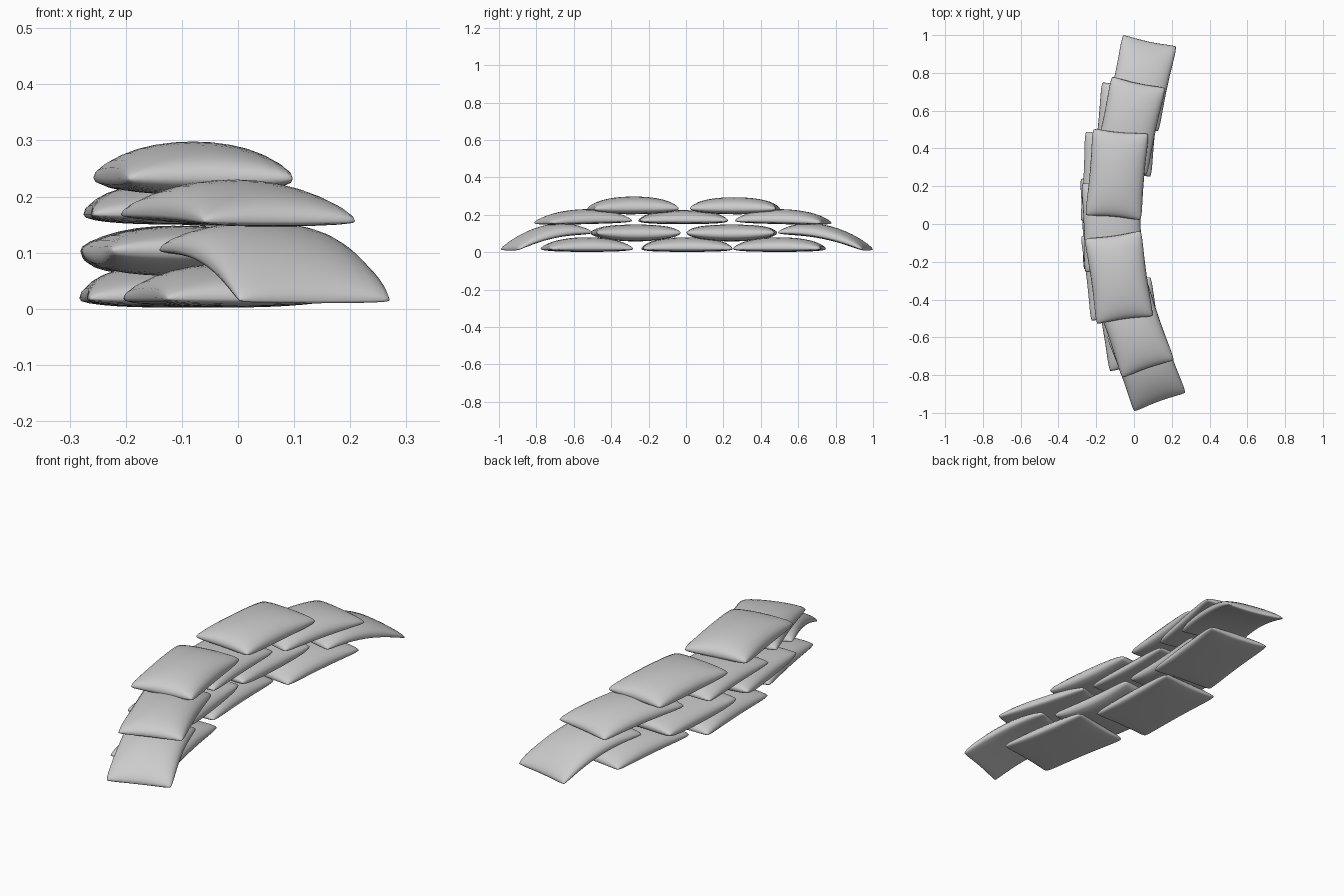
import bpy, bmesh, math

if "Cube" in bpy.data.objects:
    bpy.data.objects.remove(bpy.data.objects["Cube"])

N, M = 20, 14  # segments along length and width


def curve3(a, b, c, t):
    # smooth curve through a (t=-1), b (t=0), c (t=1)
    return b + (c - a) / 2 * t + ((a + c) / 2 - b) * t * t


def bag(name, cx, cy, deg, hl, hw, seam, top, bottom):
    """Pillow shaped sack: seam = heights of the seam at -y end, middle, +y end."""
    bm = bmesh.new()
    ang = math.radians(deg)
    ca, sa = math.cos(ang), math.sin(ang)

    def point(i, j, side):
        u = -math.cos(math.pi * i / N)
        v = -math.cos(math.pi * j / M)
        # sides pulled in slightly between the rounded corner ears
        y = u * hl * (0.955 + 0.045 * v * v) * (1 - 0.03 * (u * v) ** 8)
        x = v * hw * (0.95 + 0.05 * u * u) * (1 - 0.05 * (u * v) ** 8)
        f = max(0, (1 - u * u) * (1 - v * v))
        z = curve3(*seam, u)
        z += top * f ** 0.42 if side > 0 else -bottom * f ** 0.3
        return bm.verts.new((cx + x * ca - y * sa, cy + x * sa + y * ca, max(z, 0.0)))

    upper = [[point(i, j, 1) for j in range(M + 1)] for i in range(N + 1)]
    lower = [[upper[i][j] if i in (0, N) or j in (0, M) else point(i, j, -1)
              for j in range(M + 1)] for i in range(N + 1)]
    for i in range(N):
        for j in range(M):
            for g in (upper, lower):
                q = [g[i][j], g[i][j + 1], g[i + 1][j + 1], g[i + 1][j]]
                bm.faces.new(q if g is upper else q[::-1])
    bmesh.ops.recalc_face_normals(bm, faces=bm.faces)
    for f in bm.faces:
        f.smooth = True
    me = bpy.data.meshes.new(name)
    bm.to_mesh(me)
    bm.free()
    ob = bpy.data.objects.new(name, me)
    bpy.context.collection.objects.link(ob)


# bottom course, flat on the ground
low = (0.018, 0.02, 0.018)
bag("sandbag_row1_front", -0.02, -0.53, 10, 0.232, 0.155, low, 0.06, 0.018)
bag("sandbag_row1_middle", -0.125, 0.005, 2, 0.245, 0.155, low, 0.06, 0.018)
bag("sandbag_row1_back", -0.04, 0.50, -6, 0.24, 0.16, low, 0.06, 0.018)

# second course, end bags drape down to the ground
bag("sandbag_row2_front", 0.065, -0.745, 20, 0.215, 0.15, (0.015, 0.09, 0.105), 0.055, 0.02)
bag("sandbag_row2_mid_front", -0.10, -0.27, 7, 0.23, 0.16, (0.105, 0.095, 0.105), 0.053, 0.037)
bag("sandbag_row2_mid_back", -0.115, 0.245, -3, 0.24, 0.16, (0.105, 0.095, 0.105), 0.053, 0.037)
bag("sandbag_row2_back", 0.035, 0.745, -12, 0.235, 0.15, (0.105, 0.09, 0.015), 0.055, 0.02)

# third course
bag("sandbag_row3_front", 0.0, -0.55, 19, 0.235, 0.15, (0.156, 0.167, 0.168), 0.063, 0.017)
bag("sandbag_row3_middle", -0.115, -0.015, 2, 0.24, 0.158, (0.168, 0.168, 0.168), 0.057, 0.018)
bag("sandbag_row3_back", -0.025, 0.52, -12, 0.24, 0.15, (0.168, 0.167, 0.156), 0.063, 0.017)

# top course, bellies sagging into the gaps below
bag("sandbag_row4_front", -0.08, -0.283, 8, 0.232, 0.155, (0.232, 0.233, 0.234), 0.065, 0.03)
bag("sandbag_row4_back", -0.09, 0.262, -5, 0.234, 0.152, (0.234, 0.231, 0.232), 0.063, 0.028)
